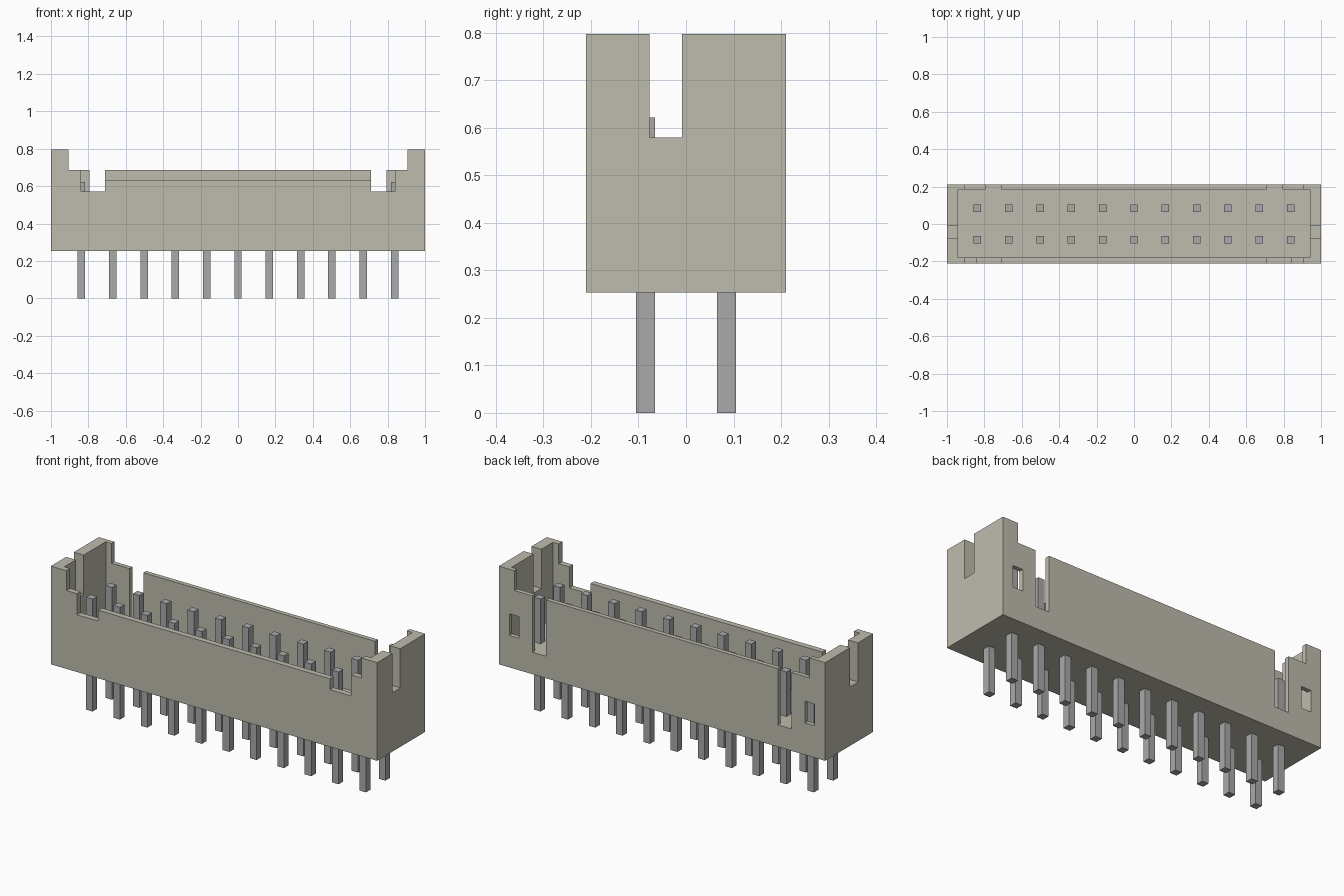
import bpy
import bmesh

default = bpy.data.objects.get("Cube")
if default:
    bpy.data.objects.remove(default, do_unlink=True)


def make_material(name, rgb):
    mat = bpy.data.materials.new(name)
    mat.use_nodes = True
    mat.diffuse_color = (*rgb, 1)
    bsdf = mat.node_tree.nodes["Principled BSDF"]
    bsdf.inputs["Base Color"].default_value = (*rgb, 1)
    return mat


def box(name, x, y, z, mat=None):
    """Box from (min, max) ranges on each axis."""
    bm = bmesh.new()
    bmesh.ops.create_cube(bm, size=1)
    for v in bm.verts:
        for axis, (lo, hi) in enumerate((x, y, z)):
            v.co[axis] = lo if v.co[axis] < 0 else hi
    mesh = bpy.data.meshes.new(name)
    bm.to_mesh(mesh)
    bm.free()
    obj = bpy.data.objects.new(name, mesh)
    bpy.context.collection.objects.link(obj)
    if mat:
        mesh.materials.append(mat)
    return obj


plastic = make_material("beige_plastic", (0.52, 0.505, 0.42))
metal = make_material("grey_metal", (0.40, 0.40, 0.40))

FLOOR, TOP = 0.375, 0.797

# Housing block, hollowed and notched by box cutters
housing = box("housing", (-1, 1), (-0.21, 0.21), (0.253, TOP), plastic)
cuts = [
    ((-0.94, 0.94), (-0.178, 0.185), (FLOOR, 1)),      # cavity
    ((-0.905, 0.905), (-0.3, 0.3), (0.687, 1)),        # lowered long walls
    ((-0.71, 0.71), (-0.3, -0.1), (0.63, 1)),          # lower front rail
]
for s in (-1, 1):
    def side(a, b):
        return tuple(sorted((s * a, s * b)))
    cuts += [
        (side(0.71, 0.84), (-0.3, -0.1), (0.57, 1)),       # front notch
        (side(0.71, 0.795), (0.1, 0.3), (FLOOR, 1)),       # back slot
        (side(0.875, 0.936), (0.1, 0.3), (0.43, 0.55)),    # back latch window
        (side(0.88, 1.1), (-0.077, -0.008), (0.58, 1)),    # end slot
    ]

cutters = []
for i, cut in enumerate(cuts):
    cutter = box(f"cutter_{i}", *cut)
    cutter.hide_render = True
    cutters.append(cutter)
    mod = housing.modifiers.new(f"cut_{i}", 'BOOLEAN')
    mod.operation = 'DIFFERENCE'
    mod.solver = 'EXACT'
    mod.object = cutter

# Bake the cuts and clear the helpers
bpy.context.view_layer.update()
depsgraph = bpy.context.evaluated_depsgraph_get()
baked = bpy.data.meshes.new_from_object(housing.evaluated_get(depsgraph))
housing.modifiers.clear()
housing.data = baked
baked.name = "housing"
baked.materials.clear()
baked.materials.append(plastic)
for poly in baked.polygons:
    poly.material_index = 0
for cutter in cutters:
    bpy.data.objects.remove(cutter, do_unlink=True)

# Two rows of eleven square pins
R = 0.02
for row, y in (("front", -0.085), ("back", 0.085)):
    for i in range(11):
        x = (i - 5) * 0.1675
        box(f"{row}_pin_{i + 1}", (x - R, x + R), (y - R, y + R), (0, 0.622), metal)
